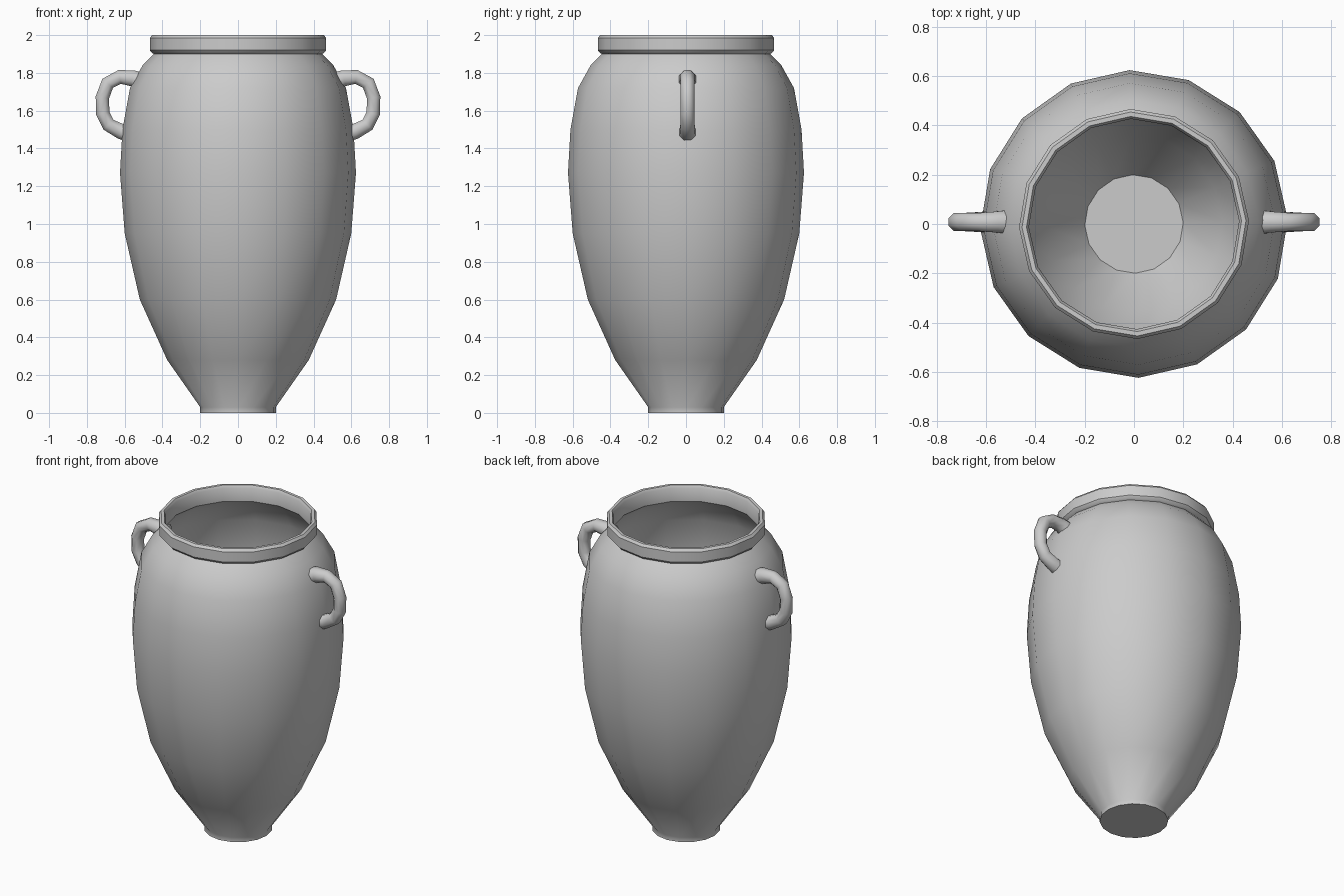
import bpy, bmesh, math
from mathutils import Vector

cube = bpy.data.objects.get("Cube")
if cube:
    bpy.data.objects.remove(cube, do_unlink=True)

clay = bpy.data.materials.new("grey_clay")
clay.use_nodes = True
colour = (0.6, 0.6, 0.6, 1)
clay.diffuse_color = colour
clay.node_tree.nodes["Principled BSDF"].inputs["Base Color"].default_value = colour


def make_object(name, rings, angle):
    """Skin a list of vertex rings, cap both ends and shade smooth."""
    bm = bmesh.new()
    loops = [[bm.verts.new(p) for p in ring] for ring in rings]
    n = len(loops[0])
    for a, b in zip(loops, loops[1:]):
        for i in range(n):
            j = (i + 1) % n
            bm.faces.new((a[i], a[j], b[j], b[i]))
    bm.faces.new(loops[0])
    bm.faces.new(loops[-1])
    bmesh.ops.recalc_face_normals(bm, faces=bm.faces)
    mesh = bpy.data.meshes.new(name)
    bm.to_mesh(mesh)
    bm.free()
    mesh.materials.append(clay)
    obj = bpy.data.objects.new(name, mesh)
    bpy.context.collection.objects.link(obj)
    bpy.ops.object.select_all(action='DESELECT')
    obj.select_set(True)
    bpy.context.view_layer.objects.active = obj
    bpy.ops.object.shade_smooth_by_angle(angle=math.radians(angle))
    return obj


# Jar: one closed thin-walled profile turned around z, 16 sides
SIDES, TURN = 16, math.radians(1.7)
body = [(0.2, 0.03), (0.375, 0.28), (0.52, 0.6), (0.6, 0.95), (0.625, 1.27),
        (0.612, 1.5), (0.572, 1.72), (0.505, 1.84), (0.445, 1.9)]
rim = [(0.455, 1.905), (0.467, 1.92), (0.467, 1.985), (0.455, 2.0),
       (0.437, 2.0), (0.427, 1.985), (0.427, 1.9)]
inner = [(r - 0.015, z) for r, z in reversed(body[1:-1])]
profile = [(0.2, 0)] + body + rim + inner + [(0.2, 0.04)]
make_object("jar", [[(r * math.cos(TURN + math.tau * i / SIDES),
                      r * math.sin(TURN + math.tau * i / SIDES), z)
                     for i in range(SIDES)] for r, z in profile], 35)

# Handles: bent tubes flared where they meet the jar (x, z, radius)
path = [(0.515, 1.755, 0.05), (0.56, 1.772, 0.044), (0.627, 1.778, 0.038),
        (0.69, 1.745, 0.038), (0.718, 1.67, 0.037), (0.716, 1.585, 0.037),
        (0.685, 1.525, 0.038), (0.62, 1.49, 0.042), (0.57, 1.478, 0.048)]


def handle(name, side):
    pts = [Vector((x, 0, z)) for x, z, r in path]
    rings = []
    for k, (p, (x, z, r)) in enumerate(zip(pts, path)):
        t = (pts[min(k + 1, len(pts) - 1)] - pts[max(k - 1, 0)]).normalized()
        across = Vector((-t.z, 0, t.x))
        ring = []
        for i in range(8):
            a = math.tau * (i + 0.5) / 8
            v = p + r * 1.05 * (across * math.cos(a) + Vector((0, math.sin(a), 0)))
            ring.append((v.x * side, v.y + 0.008, v.z))
        rings.append(ring)
    return make_object(name, rings, 60)


handle("left_handle", 1)
handle("right_handle", -1)
